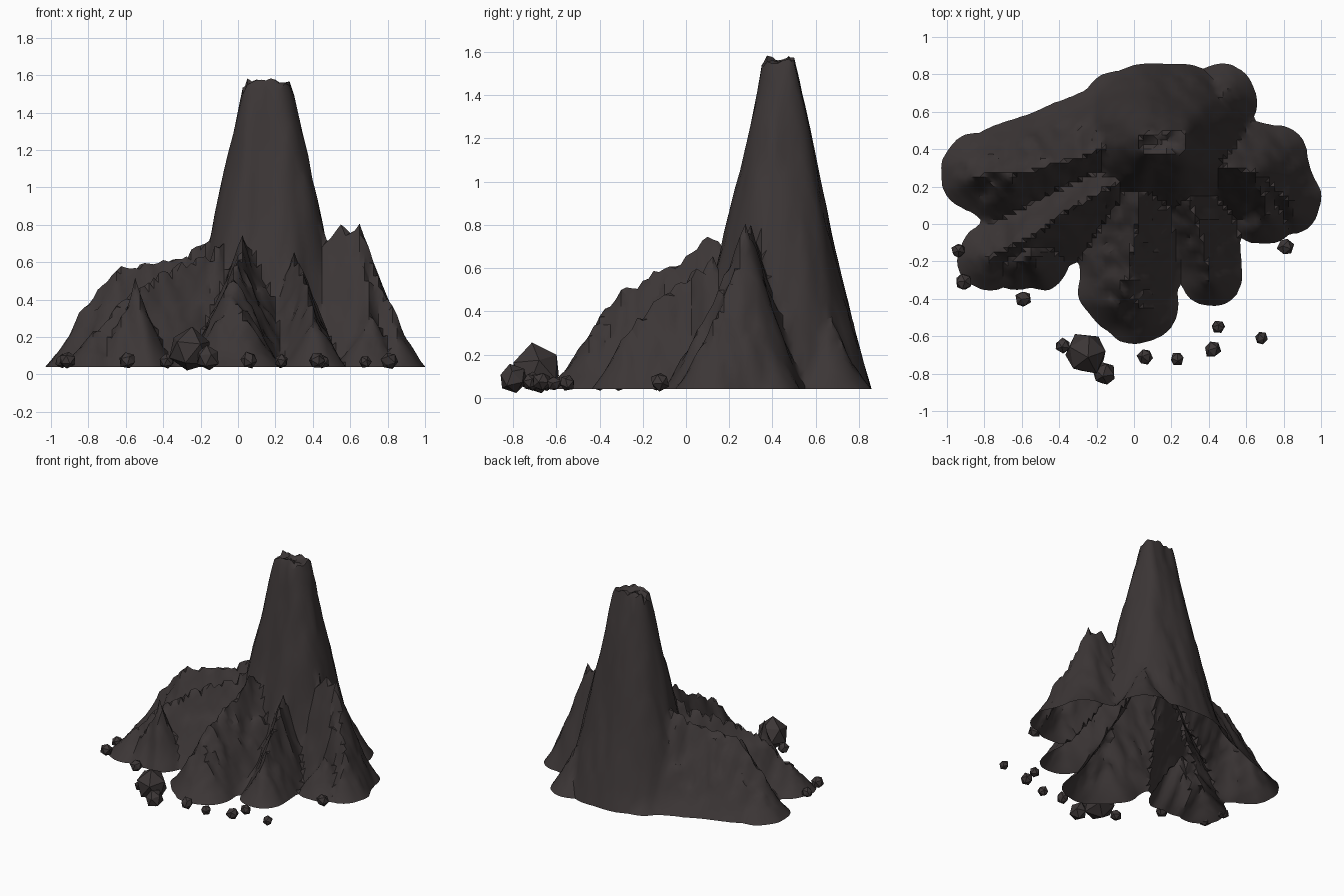
import bpy, bmesh, math, random
from mathutils import Vector, noise

random.seed(4)
if "Cube" in bpy.data.objects:
    bpy.data.objects.remove(bpy.data.objects["Cube"])

rock = bpy.data.materials.new("dark brown rock")
rock.use_nodes = True
rock.diffuse_color = (0.045, 0.037, 0.037, 1)
rock.node_tree.nodes["Principled BSDF"].inputs["Base Color"].default_value = rock.diffuse_color

BASE = 0.04
STEP = 0.025
SUMMIT_RADIUS = 0.07

# Each ridge: spread, then its crest path as (x, y, height)
RIDGES = {
    "main peak": (0.88, (0.1, 0.43, 1.56), (0.22, 0.43, 1.56)),
    "back left buttress": (1, (0.3, 0.48, 1.1), (0.46, 0.66, 0.4)),
    "back right buttress": (1, (0.08, 0.48, 1.1), (-0.08, 0.62, 0.4)),
    "long side ridge": (1.18, (0, 0.45, 0.85), (-0.3, 0.36, 0.64),
                        (-0.65, 0.26, 0.58), (-0.82, 0.27, 0.34)),
    "second side ridge": (1.1, (-0.1, 0.22, 0.68), (-0.55, -0.06, 0.47), (-0.77, -0.18, 0.24)),
    "side cone": (0.9, (-0.55, -0.17, 0.5), (-0.62, -0.2, 0.3)),
    "front ridge": (1.22, (0.03, 0.14, 0.74), (-0.03, -0.33, 0.48), (0.02, -0.42, 0.33)),
    "front spur": (0.95, (0.3, 0.12, 0.66), (0.37, -0.1, 0.48), (0.41, -0.27, 0.31)),
    "shoulder": (0.92, (0.45, 0.32, 0.76), (0.66, 0.27, 0.81),
                 (0.77, 0.18, 0.47), (0.84, 0.12, 0.33)),
    "shoulder front spur": (0.92, (0.66, 0.25, 0.72), (0.7, 0.06, 0.34)),
    "shoulder back spur": (0.85, (0.66, 0.28, 0.72), (0.76, 0.37, 0.36)),
}


def ridge_height(p, name):
    """Highest slope value of one ridge at the plan position p."""
    spread, *path = RIDGES[name]
    flat = SUMMIT_RADIUS if name == "main peak" else 0
    best = -1.0
    for a, b in zip(path, path[1:]):
        a, b = Vector(a), Vector(b)
        along = (b - a).xy
        t = min(1, max(0, (p - a.xy).dot(along) / along.length_squared))
        crest = a.lerp(b, t)
        width = spread * (0.1 + crest.z / 4)
        s = 1 - max(0, (p - crest.xy).length - flat) / (width - flat)
        fall = s ** 1.15 if s > 0 else s
        best = max(best, BASE + (crest.z - BASE) * fall)
    return best


def terrain(x, y):
    # wobble the plan so the flanks become fluted gullies
    q = Vector((x, y, 0)) * 6
    wobble = Vector((noise.noise(q), noise.noise(q + Vector((9, 4, 2)))))
    p = Vector((x, y)) + wobble * 0.018
    h = max(ridge_height(p, name) for name in RIDGES)
    rough = 0.05 * noise.noise(q * 2.5) + 0.02 * noise.noise(q * 5)
    return h + rough * min(1, max(0, (h - BASE) * 4))


def finish(name, bm):
    mesh = bpy.data.meshes.new(name)
    bm.to_mesh(mesh)
    bm.free()
    mesh.materials.append(rock)
    obj = bpy.data.objects.new(name, mesh)
    bpy.context.collection.objects.link(obj)
    return obj


# Mountain: a height grid trimmed open at ground level
bm = bmesh.new()
n = round(1.05 / STEP)
ticks = [i * STEP for i in range(-n, n + 1)]
grid = [[bm.verts.new((x, y, terrain(x, y))) for y in ticks] for x in ticks]
for near, far in zip(grid, grid[1:]):
    for a, b, c, d in zip(near, far, far[1:], near[1:]):
        # split along the flatter diagonal
        if abs(a.co.z - c.co.z) < abs(b.co.z - d.co.z):
            halves = (a, b, c), (a, c, d)
        else:
            halves = (a, b, d), (b, c, d)
        for half in halves:
            bm.faces.new(half)
bmesh.ops.bisect_plane(bm, geom=bm.verts[:] + bm.edges[:] + bm.faces[:], dist=1e-5,
                       plane_co=(0, 0, BASE), plane_no=(0, 0, 1), clear_inner=True)
mountain = finish("mountain", bm)
bpy.context.view_layer.objects.active = mountain
mountain.select_set(True)
bpy.ops.object.shade_smooth_by_angle(angle=math.radians(35))


def boulder(name, x, y, radius):
    bm = bmesh.new()
    bmesh.ops.create_icosphere(bm, subdivisions=1, radius=radius)
    for v in bm.verts:
        v.co *= random.uniform(0.85, 1.02)
    obj = finish(name, bm)
    obj.location = (x, y, BASE + radius * 0.7)
    obj.rotation_euler = [random.uniform(0, math.tau) for axis in "xyz"]


# Loose boulders and pebbles around the foot
boulder("large_boulder", -0.26, -0.69, 0.13)
boulder("medium_boulder", -0.16, -0.8, 0.07)
PEBBLES = [(-0.38, -0.65), (0.06, -0.71), (0.23, -0.72), (0.42, -0.67), (0.45, -0.55),
           (0.68, -0.61), (-0.59, -0.4), (-0.91, -0.31), (-0.94, -0.14), (0.81, -0.12)]
for k, (x, y) in enumerate(PEBBLES):
    boulder(f"pebble_{k}", x, y, random.uniform(0.038, 0.052))
